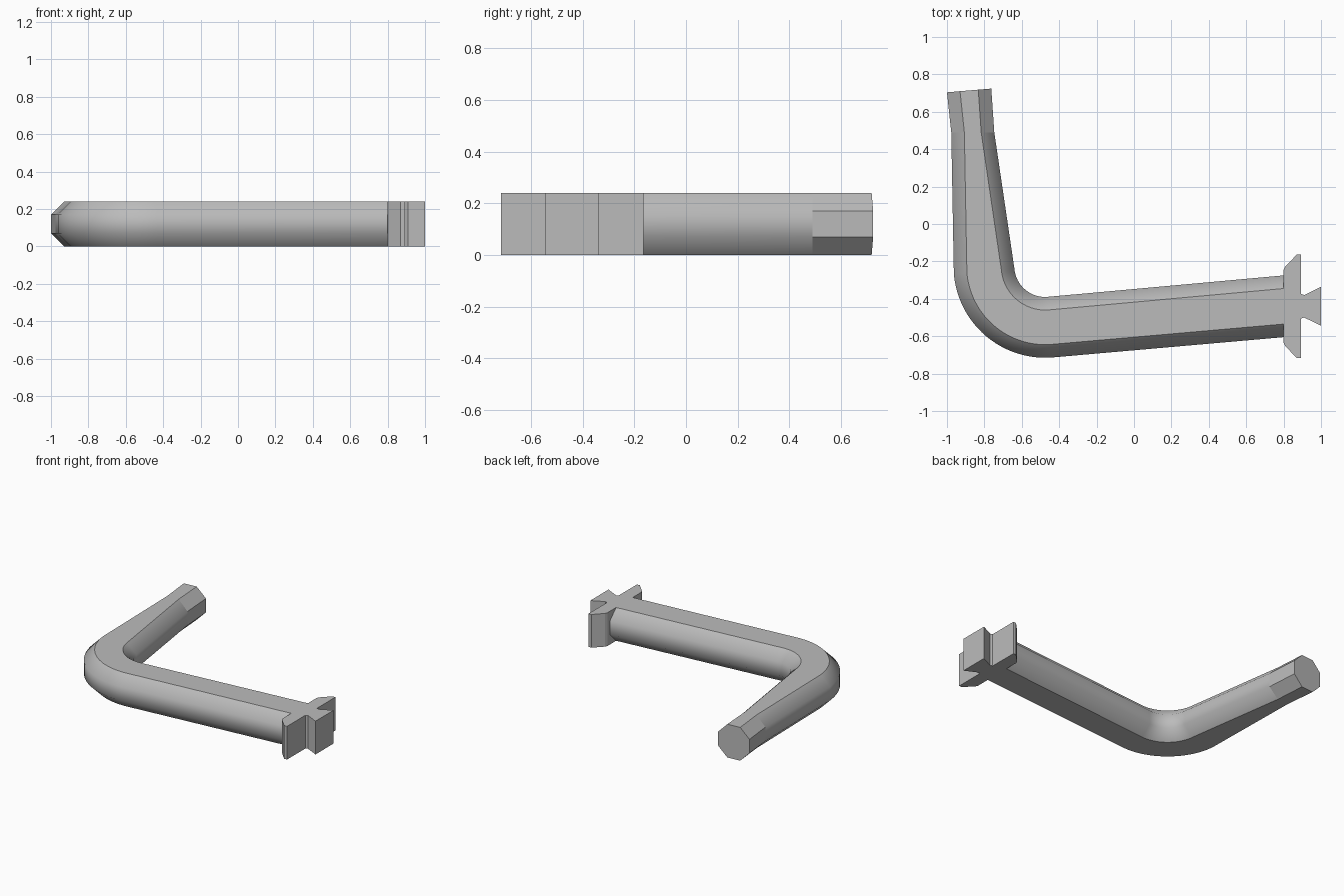
import bpy, bmesh
from math import cos, sin, radians
from mathutils import Vector

cube = bpy.data.objects.get("Cube")
if cube:
    bpy.data.objects.remove(cube, do_unlink=True)

HEIGHT = 0.24
CHAMFER = 0.07

steel = bpy.data.materials.new("plain grey")
steel.use_nodes = True
GREY = (0.5, 0.5, 0.5, 1)
steel.diffuse_color = GREY
steel.node_tree.nodes["Principled BSDF"].inputs["Base Color"].default_value = GREY


def finish(name, bm):
    bmesh.ops.recalc_face_normals(bm, faces=bm.faces[:])
    mesh = bpy.data.meshes.new(name)
    bm.to_mesh(mesh)
    bm.free()
    mesh.materials.append(steel)
    obj = bpy.data.objects.new(name, mesh)
    bpy.context.collection.objects.link(obj)
    return obj


def octagon(bm, outer, inner):
    """Chamfered upright section spanning the outer and inner plan points."""
    a, b = Vector(outer), Vector(inner)
    step = (b - a).normalized() * CHAMFER
    low, high = CHAMFER, HEIGHT - CHAMFER
    ring = [(a, low), (a, high), (a + step, HEIGHT), (b - step, HEIGHT),
            (b, high), (b, low), (b - step, 0), (a + step, 0)]
    return [bm.verts.new((p.x, p.y, z)) for p, z in ring]


# Bent bar: outer and inner edge points along its length
centre = Vector((-0.475, -0.225))
stations = [((0.8, -0.605), (0.8, -0.275))]
STEPS = 24
for i in range(STEPS + 1):
    t = radians(-85 - 90 * i / STEPS)
    d = Vector((cos(t), sin(t)))
    stations.append((centre + d * 0.49, centre + d * 0.165))
stations += [((-0.977, 0.49), (-0.747, 0.49)), ((-1.0, 0.704), (-0.763, 0.724))]

bm = bmesh.new()
rings = [octagon(bm, *s) for s in stations]
for n, (r, s) in enumerate(zip(rings, rings[1:])):
    for k in range(8):
        m = (k + 1) % 8
        face = bm.faces.new((r[k], r[m], s[m], s[k]))
        # Flat top and bottom, soft sides, crisp faceted tip
        face.smooth = k not in (2, 6) and n < len(rings) - 2
bm.faces.new(rings[-1])
for e in bm.edges:
    e.smooth = all(f.smooth for f in e.link_faces)
finish("bent_bar", bm)

# End fitting: crosswise plate and flared tail, mirrored about its middle line
MID = -0.44
half = [(0.8, 0.195), (0.808, 0.212), (0.87, 0.276), (0.893, 0.276),
        (0.893, 0.066), (0.91, 0.06), (1.0, 0.104)]
outline = [(x, MID + y) for x, y in half] + [(x, MID - y) for x, y in reversed(half)]
bm = bmesh.new()
base = bm.faces.new([bm.verts.new((x, y, 0)) for x, y in outline])
made = bmesh.ops.extrude_face_region(bm, geom=[base])
top = [v for v in made["geom"] if isinstance(v, bmesh.types.BMVert)]
bmesh.ops.translate(bm, verts=top, vec=(0, 0, HEIGHT))
finish("end_fitting", bm)
